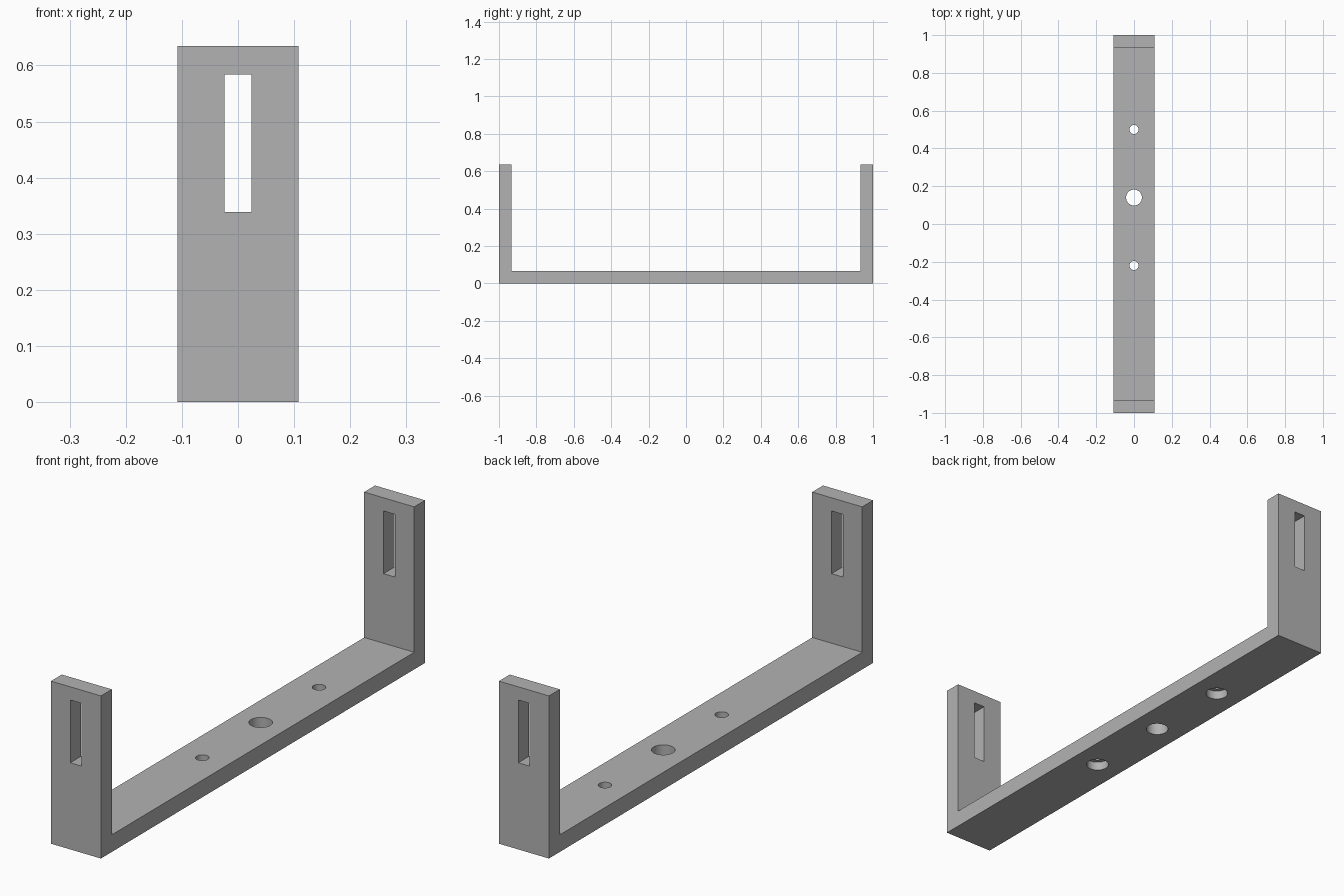
import bpy
import bmesh

cube = bpy.data.objects.get("Cube")
if cube:
    bpy.data.objects.remove(cube, do_unlink=True)

HALF_WIDTH, HALF_LENGTH, HEIGHT, THICK = 0.108, 1.0, 0.635, 0.067

steel = bpy.data.materials.new("grey_steel")
steel.use_nodes = True
grey = (0.45, 0.45, 0.45, 1)
steel.diffuse_color = grey
steel.node_tree.nodes["Principled BSDF"].inputs["Base Color"].default_value = grey


# U-shaped profile extruded across the width
def make_bracket():
    inner = HALF_LENGTH - THICK
    right = [(HALF_LENGTH, 0), (HALF_LENGTH, HEIGHT), (inner, HEIGHT), (inner, THICK)]
    profile = right + [(-y, z) for y, z in reversed(right)]
    bm = bmesh.new()
    face = bm.faces.new([bm.verts.new((-HALF_WIDTH, y, z)) for y, z in profile])
    grown = bmesh.ops.extrude_face_region(bm, geom=[face])
    moved = [v for v in grown["geom"] if isinstance(v, bmesh.types.BMVert)]
    bmesh.ops.translate(bm, verts=moved, vec=(2 * HALF_WIDTH, 0, 0))
    bmesh.ops.recalc_face_normals(bm, faces=bm.faces)
    mesh = bpy.data.meshes.new("mounting_bracket")
    bm.to_mesh(mesh)
    bm.free()
    mesh.materials.append(steel)
    obj = bpy.data.objects.new("mounting_bracket", mesh)
    bpy.context.collection.objects.link(obj)
    return obj


bracket = make_bracket()


def cut(name):
    cutter = bpy.context.object
    cutter.name = name
    cutter.data.materials.append(steel)
    cutter.hide_render = True
    cutter.hide_set(True)
    mod = bracket.modifiers.new(name, "BOOLEAN")
    mod.operation = "DIFFERENCE"
    mod.solver = "EXACT"
    mod.object = cutter
    bpy.context.view_layer.objects.active = bracket
    bracket.select_set(True)
    bpy.ops.object.modifier_apply(modifier=name)
    bpy.data.objects.remove(cutter, do_unlink=True)


def cut_hole(name, y, radius, bottom, top):
    bpy.ops.mesh.primitive_cylinder_add(
        vertices=48, radius=radius, depth=top - bottom, location=(0, y, (top + bottom) / 2))
    cut(name)


# Tall slot through both uprights
bpy.ops.mesh.primitive_cube_add(size=1, location=(0, 0, 0.461))
bpy.context.object.scale = (0.049, 3, 0.245)
cut("upright_slot")

# Central hole, and screw holes counterbored from below
cut_hole("centre_hole", 0.14, 0.042, -0.1, 0.2)
for label, y in (("front", -0.22), ("back", 0.5)):
    cut_hole(label + "_screw_hole", y, 0.024, -0.1, 0.2)
    cut_hole(label + "_counterbore", y, 0.042, -0.1, 0.035)

bpy.ops.object.select_all(action="DESELECT")
bracket.select_set(True)
bpy.context.view_layer.objects.active = bracket
bpy.ops.object.shade_smooth_by_angle()
